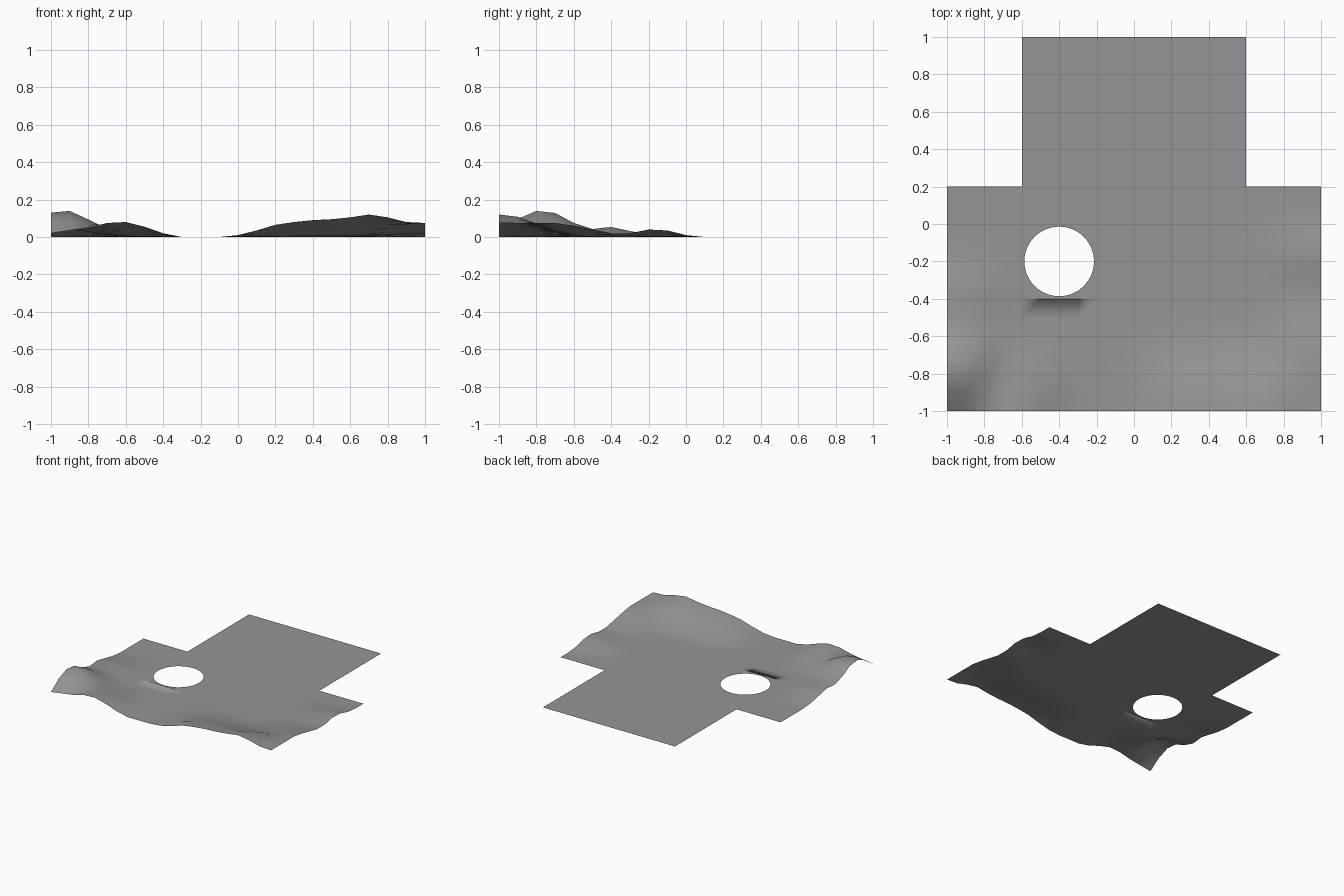
import bpy
import bmesh
import math

cube = bpy.data.objects.get("Cube")
if cube:
    bpy.data.objects.remove(cube, do_unlink=True)

STEP = 0.1
HOLE_X, HOLE_Y, HOLE_R = -0.4, -0.2, 0.186

# Heights in hundredths along the three wavy borders, one per grid step
FRONT = [2, 3.5, 5, 7.5, 8, 5.5, 2, 0, 0, 0, 1, 3.5, 6.5, 8, 9, 9.5, 10.5, 12, 10.5, 8, 7.5]
LEFT = [2, 9, 13, 12, 7, 4, 5, 3, 1]
RIGHT = [7.5, 7.5, 7.5, 7.5, 6, 4, 2, 2, 4, 3.5, 1]
# How each border's height fades toward the flat middle
FADE = [1, 0.9, 0.6, 0.28, 0.06]
FADE_LEFT = [1, 1.07, 0.72, 0.3, 0.06]


def pick(values, i):
    return values[i] if 0 <= i < len(values) else 0


def height(i, j):
    front = pick(FRONT, i) * pick(FADE, j)
    left = pick(LEFT, j) * pick(FADE_LEFT, i)
    right = pick(RIGHT, j) * pick(FADE, 20 - i)
    return max(front, left, right) / 100


def inside(i, j):
    """True for grid cells on the T-shaped sheet and away from the hole."""
    in_plan = j < 12 or 4 <= i < 16
    near_hole = 4 <= i < 8 and 6 <= j < 10
    return in_plan and not near_hole


# Ground sheet
bm = bmesh.new()
grid = {}


def vert(i, j):
    if (i, j) not in grid:
        grid[i, j] = bm.verts.new((i * STEP - 1, j * STEP - 1, height(i, j)))
    return grid[i, j]


for i in range(20):
    for j in range(20):
        if inside(i, j):
            bm.faces.new([vert(i, j), vert(i + 1, j), vert(i + 1, j + 1), vert(i, j + 1)])

# Round hole, filled out to the surrounding square
SIDES = 48
ring = []
for k in range(SIDES):
    a = 2 * math.pi * k / SIDES
    ring.append(bm.verts.new((HOLE_X + HOLE_R * math.cos(a), HOLE_Y + HOLE_R * math.sin(a), 0)))
edges = [bm.edges.new((ring[k], ring[(k + 1) % SIDES])) for k in range(SIDES)]
for k in range(4):
    for a, b in (((4 + k, 6), (5 + k, 6)), ((4 + k, 10), (5 + k, 10)),
                 ((4, 6 + k), (4, 7 + k)), ((8, 6 + k), (8, 7 + k))):
        edges.append(bm.edges.get((grid[a], grid[b])))
bmesh.ops.triangle_fill(bm, edges=edges, use_beauty=True, normal=(0, 0, 1))
for face in bm.faces:
    face.normal_update()
    if face.normal.z < 0:
        face.normal_flip()
    face.smooth = True

mesh = bpy.data.meshes.new("ground_sheet")
bm.to_mesh(mesh)
bm.free()
ground = bpy.data.objects.new("ground_sheet", mesh)
bpy.context.collection.objects.link(ground)

# Plain grey surface
grey = bpy.data.materials.new("plain_grey")
grey.use_nodes = True
colour = (0.3, 0.3, 0.3, 1)
grey.diffuse_color = colour
grey.node_tree.nodes["Principled BSDF"].inputs["Base Color"].default_value = colour
mesh.materials.append(grey)
